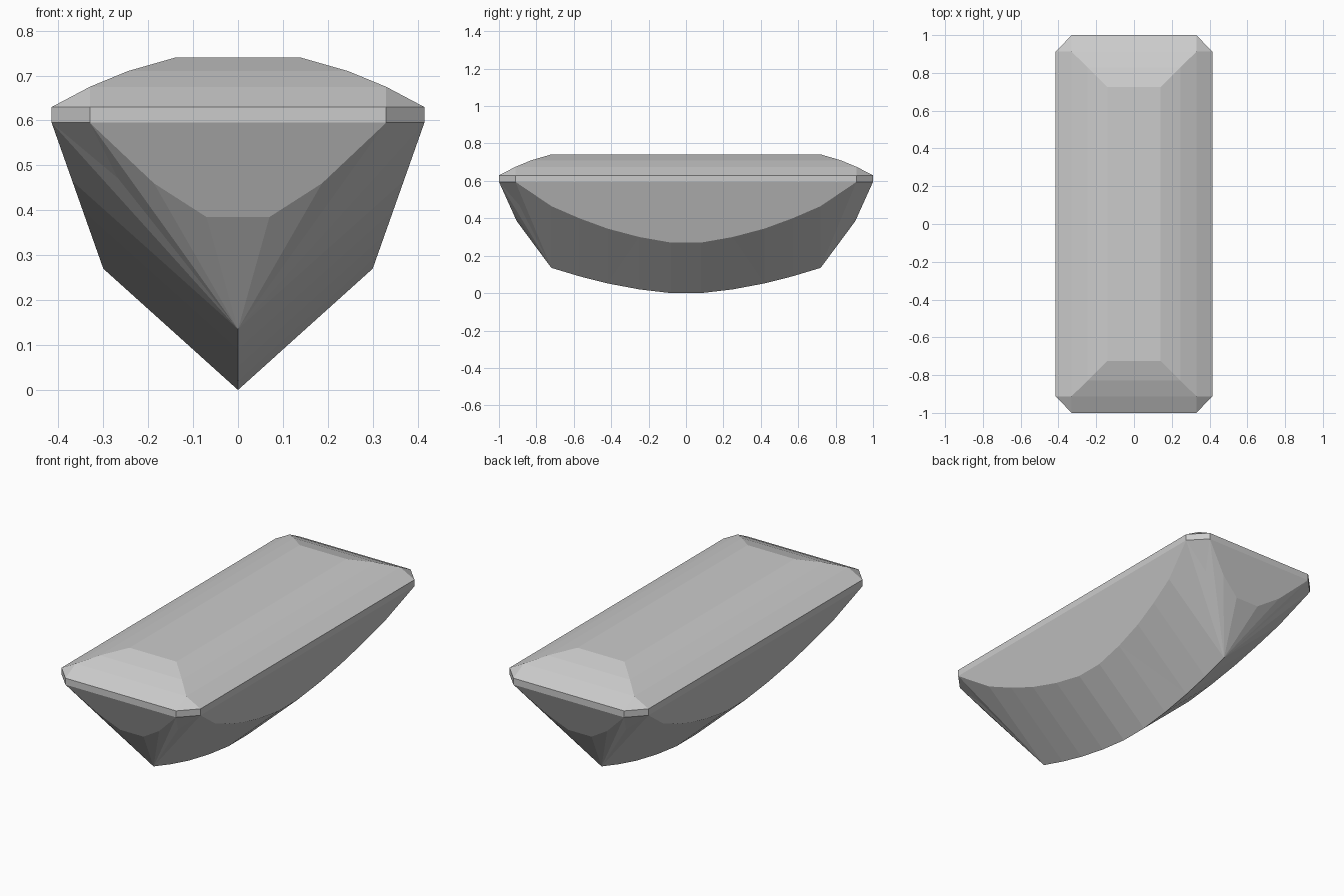
import bpy, bmesh
from mathutils import Vector

cube = bpy.data.objects.get("Cube")
if cube:
    bpy.data.objects.remove(cube)

GREY = (0.6, 0.6, 0.6, 1)
mat = bpy.data.materials.new("grey stone")
mat.use_nodes = True
mat.diffuse_color = GREY
mat.node_tree.nodes["Principled BSDF"].inputs["Base Color"].default_value = GREY

CENTRE = Vector((0, 0, 0.55))


def build(name, quarter):
    """Mirror the facets of one quarter into all four and join flat neighbours."""
    bm = bmesh.new()
    for sx in (1, -1):
        for sy in (1, -1):
            for facet in quarter:
                bm.faces.new([bm.verts.new((x * sx, y * sy, z)) for x, y, z in facet])
    bmesh.ops.remove_doubles(bm, verts=bm.verts, dist=0.0005)
    bm.normal_update()
    for f in bm.faces:
        if f.normal.dot(f.calc_center_median() - CENTRE) < 0:
            f.normal_flip()
    bmesh.ops.dissolve_limit(bm, angle_limit=0.004, verts=bm.verts, edges=bm.edges)
    me = bpy.data.meshes.new(name)
    bm.to_mesh(me)
    bm.free()
    me.materials.append(mat)
    bpy.context.collection.objects.link(bpy.data.objects.new(name, me))


# Girdle outline of one quarter: long side, cut corner, short end
LOW, HIGH = 0.595, 0.63
W, L, CUT_X, CUT_Y = 0.415, 1.0, 0.33, 0.912
outline = [(W, 0), (W, CUT_Y), (CUT_X, L), (0, L)]

build("girdle", [[(*a, LOW), (*b, LOW), (*b, HIGH), (*a, HIGH)]
                 for a, b in zip(outline, outline[1:])])

# Crown: mitred steps rising to the flat table
steps = [(CUT_X, CUT_Y, 0.675), (0.245, 0.828, 0.71), (0.14, 0.725, 0.74)]
x, y, z = steps[0]
side, corner_a, corner_b, end = [(*p, HIGH) for p in outline]
crown = [[side, corner_a, (x, y, z), (x, 0, z)],
         [corner_a, corner_b, (x, y, z)],
         [corner_b, end, (0, y, z), (x, y, z)]]
for (x0, y0, z0), (x1, y1, z1) in zip(steps, steps[1:]):
    crown.append([(x0, 0, z0), (x0, y0, z0), (x1, y1, z1), (x1, 0, z1)])
    crown.append([(0, y0, z0), (x0, y0, z0), (x1, y1, z1), (0, y1, z1)])
x, y, z = steps[-1]
crown.append([(0, 0, z), (x, 0, z), (x, y, z), (0, y, z)])
build("crown", crown)

# Pavilion: flat side and end facets with scalloped lower edges, above a keel
side, corner_a, corner_b, end = [(*p, LOW) for p in outline]
stations = [0, 0.08, 0.25, 0.42, 0.57, 0.72]
side_z = [0.27, 0.27, 0.3, 0.345, 0.4, 0.465]
keel_z = [0, 0, 0.02, 0.052, 0.09, 0.135]
scallop = [(W - (LOW - h) * 0.354, s, h) for s, h in zip(stations, side_z)]
keel = [(0, s, h) for s, h in zip(stations, keel_z)]
end_curve = [(a, L - (LOW - h) * 0.452, h) for a, h in ((0.187, 0.46), (0.07, 0.385), (0, 0.385))]

pavilion = [[side, *scallop, corner_a], [corner_b, *end_curve, end]]
for i in range(len(stations) - 1):
    a, b, c, d = scallop[i], scallop[i + 1], keel[i + 1], keel[i]
    pavilion += [[a, b, c], [a, c, d]] if i else [[a, b, c, d]]

# Fan of slim facets from the keel tip to the corner and end
tip = keel[-1]
notch = (0.267, 0.892, 0.471)
rim = [scallop[-1], corner_a, notch, corner_b, *end_curve]
pavilion += [[a, b, tip] for a, b in zip(rim, rim[1:])]
pavilion.append([corner_a, corner_b, notch])
build("pavilion", pavilion)
